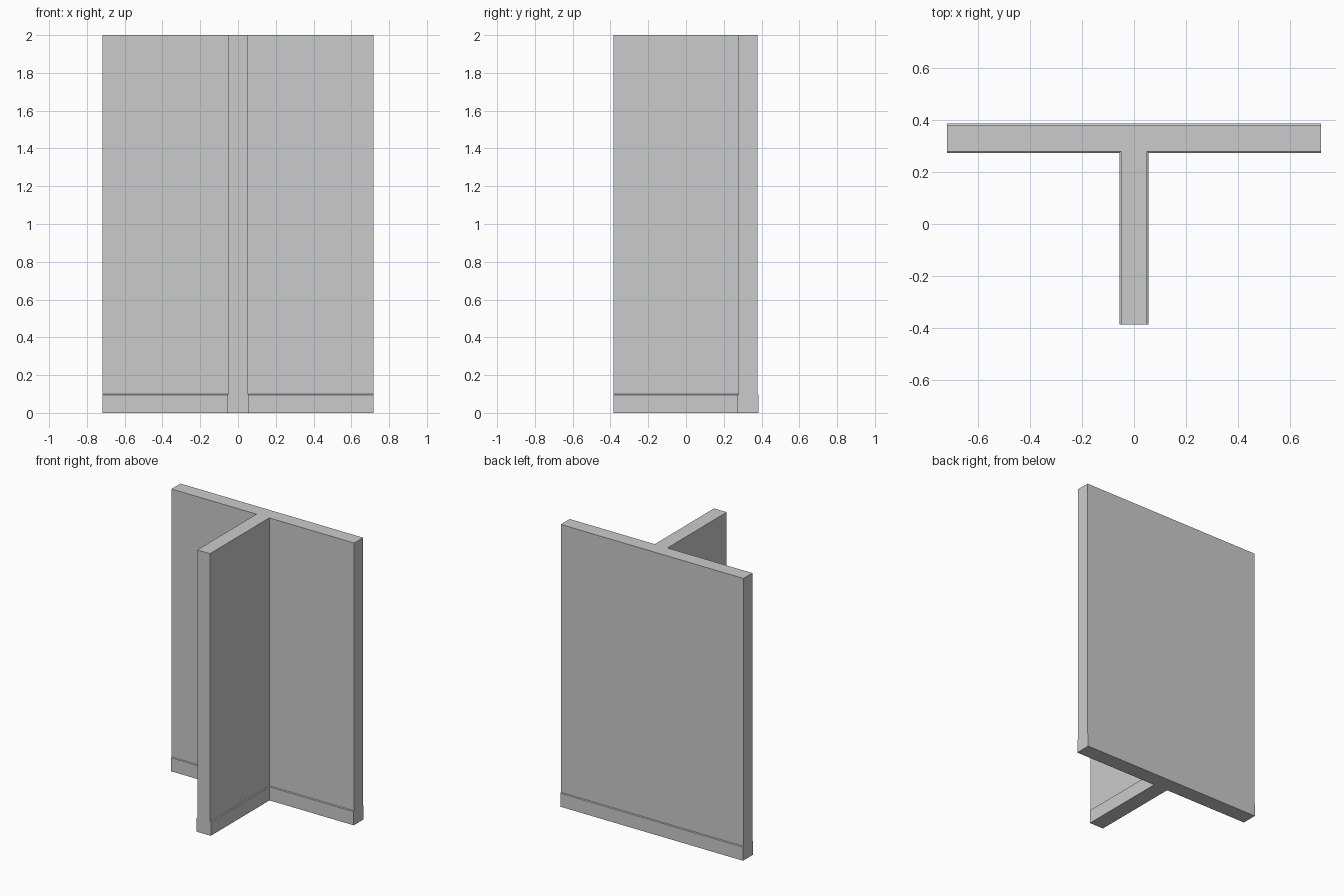
import bpy, bmesh

if "Cube" in bpy.data.objects:
    bpy.data.objects.remove(bpy.data.objects["Cube"])

HALF_X, FRONT = 0.717, -0.385   # wall ends, shared by wall and skirting
BACK_MID, HALF_T = 0.329, 0.05  # centre line of back wall, half thickness


def t_outline(grow):
    """Counter-clockwise T plan, faces pushed out by grow, ends kept flush."""
    t = HALF_T + grow
    y0, y1 = BACK_MID - t, BACK_MID + t
    right = [(t, FRONT), (t, y0), (HALF_X, y0), (HALF_X, y1)]
    return right + [(-x, y) for x, y in reversed(right)]


def loft(name, levels, cap_bottom=False, cap_top=False):
    bm = bmesh.new()
    rings = [[bm.verts.new((x, y, z)) for x, y in t_outline(g)] for z, g in levels]
    n = len(rings[0])
    for a, b in zip(rings, rings[1:]):
        for i in range(n):
            j = (i + 1) % n
            bm.faces.new((a[i], a[j], b[j], b[i]))
    if cap_bottom:
        bm.faces.new(rings[0][::-1])
    if cap_top:
        bm.faces.new(rings[-1])
    mesh = bpy.data.meshes.new(name)
    bm.to_mesh(mesh)
    bm.free()
    obj = bpy.data.objects.new(name, mesh)
    bpy.context.collection.objects.link(obj)
    return obj


# T-shaped wall
loft("wall", [(0.10, 0), (2.0, 0)], cap_top=True)

# Skirting with a narrow sloped top edge
loft("skirting_board", [(0, 0.006), (0.096, 0.006), (0.10, 0)], cap_bottom=True)
